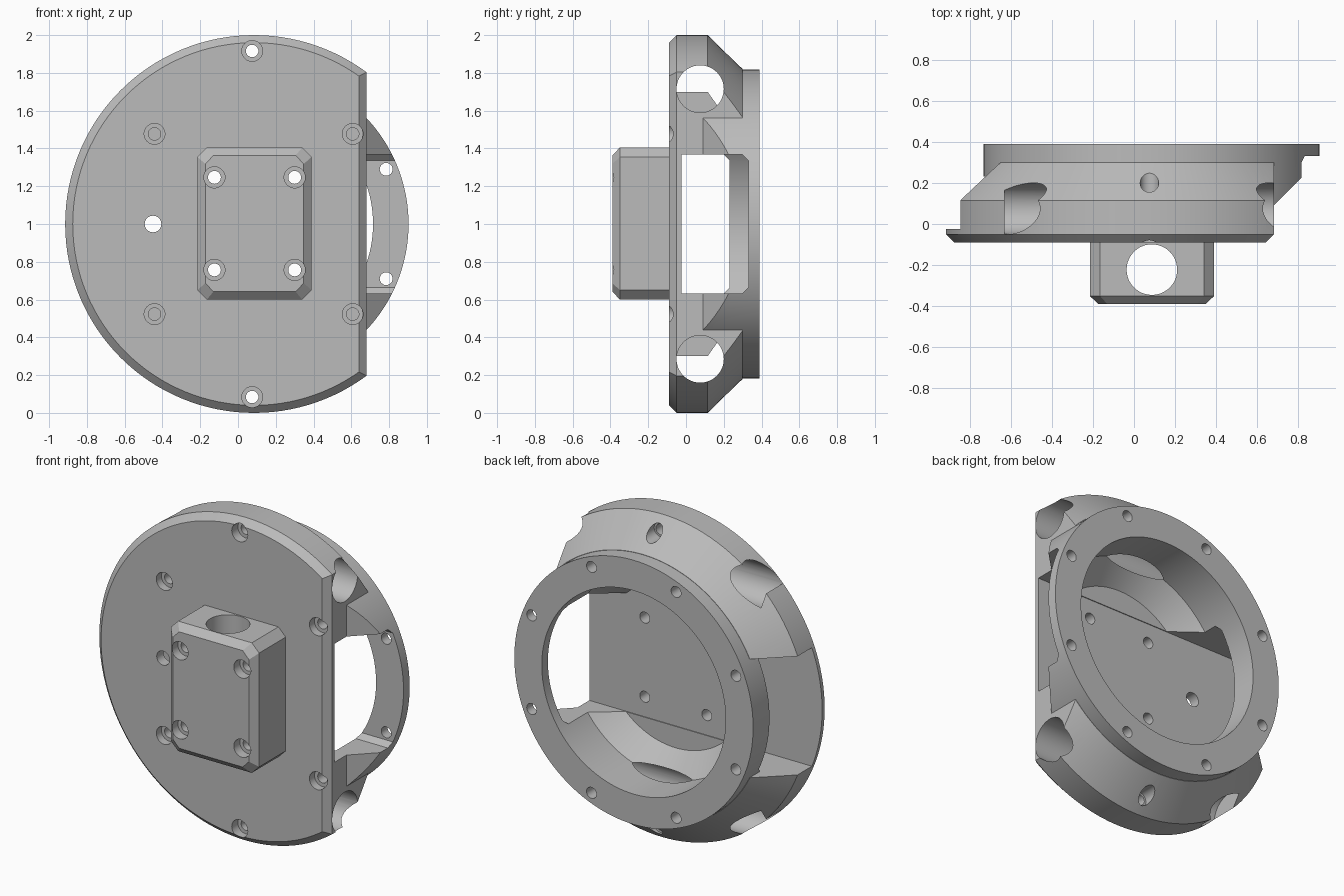
import bpy, bmesh, math
from mathutils import Vector

if "Cube" in bpy.data.objects:
    bpy.data.objects.remove(bpy.data.objects["Cube"])

CX, CZ = 0.085, 1.0          # axis of the round body, running along y
SEG = 128

grey = bpy.data.materials.new("grey")
grey.diffuse_color = (0.5, 0.5, 0.5, 1)
grey.use_nodes = True
grey.node_tree.nodes["Principled BSDF"].inputs["Base Color"].default_value = grey.diffuse_color


def make(name, bm):
    bmesh.ops.recalc_face_normals(bm, faces=bm.faces)
    me = bpy.data.meshes.new(name)
    bm.to_mesh(me)
    bm.free()
    ob = bpy.data.objects.new(name, me)
    bpy.context.collection.objects.link(ob)
    me.materials.append(grey)
    return ob


def lathe(name, profile, x=CX, z=CZ, seg=SEG):
    """Solid of (radius, y) points turned about a line along y."""
    bm = bmesh.new()
    rings = []
    for r, y in profile:
        rings.append([bm.verts.new((x + r * math.cos(2 * math.pi * i / seg), y,
                                    z + r * math.sin(2 * math.pi * i / seg)))
                      for i in range(seg)])
    for a, b in zip(rings, rings[1:]):
        for i in range(seg):
            j = (i + 1) % seg
            bm.faces.new((a[i], a[j], b[j], b[i]))
    bm.faces.new(rings[0])
    bm.faces.new(rings[-1])
    return make(name, bm)


def prism(name, points, place, depth):
    """Polygon swept by depth; place(u, v) gives the starting 3D point."""
    bm = bmesh.new()
    face = bm.faces.new([bm.verts.new(place(u, v)) for u, v in points])
    ext = bmesh.ops.extrude_face_region(bm, geom=[face])
    verts = [g for g in ext["geom"] if isinstance(g, bmesh.types.BMVert)]
    bmesh.ops.translate(bm, verts=verts, vec=Vector(depth))
    return make(name, bm)


def rod(name, r, start, direction, seg=48):
    """Cylinder along x or z."""
    n = [(r * math.cos(2 * math.pi * i / seg), r * math.sin(2 * math.pi * i / seg))
         for i in range(seg)]
    s = Vector(start)
    if direction[0]:
        return prism(name, n, lambda u, v: s + Vector((0, u, v)), direction)
    return prism(name, n, lambda u, v: s + Vector((u, v, 0)), direction)


def boolean(ob, tool, op="DIFFERENCE"):
    mod = ob.modifiers.new("bool", "BOOLEAN")
    mod.operation, mod.solver, mod.object = op, "EXACT", tool
    bpy.context.view_layer.objects.active = ob
    bpy.ops.object.modifier_apply(modifier=mod.name)
    bpy.data.objects.remove(tool, do_unlink=True)


def window(x0, x1, y1):
    """Side opening with chamfered rear corners."""
    y0, h, c = -0.025, 0.367, 0.03
    pts = [(y0, -h), (y1 - c, -h), (y1, c - h), (y1, h - c), (y1 - c, h), (y0, h)]
    return prism("window", pts, lambda u, v: (x0, u, CZ + v), (x1 - x0, 0, 0))


# Round body with chamfered front and conical rear, flat on the right
body = lathe("housing", [(0.96, -0.09), (1.0, -0.05), (1.0, 0.115), (0.82, 0.30)])
flat = [(0.68, 1), (0.68, -0.05), (0.60, -0.13), (2, -0.13), (2, 1)]
boolean(body, prism("flat", flat, lambda u, v: (u, v, -1), (0, 0, 4)))
boolean(body, window(-2, 2, 0.40))

# Rear flange ring with a sloped underside on the right
ring = lathe("ring", [(0.818, 0.05), (0.818, 0.39)])
slope = [(0.39, -0.2), (1.5, -0.2), (1.5, 0.3), (0.89, 0.3)]
boolean(ring, prism("slope", slope, lambda u, v: (u, v, -1), (0, 0, 4)))
boolean(ring, window(-2, CX, 0.23))
boolean(ring, window(CX - 0.01, 2, 0.33))
boolean(body, ring, "UNION")

# Open rear cavity with sloped floor edge
boolean(body, lathe("cavity", [(0.50, -0.02), (0.63, 0.11), (0.63, 0.6)]))

# Cross bores above and below, stopping short of the left rim
for s in (-1, 1):
    boolean(body, rod("bore", 0.125, (-0.63, 0.075, CZ + s * 0.715), (2, 0, 0)))

# Counterbored screw holes around the front
for x, z in [(CX - 0.527, 0.477), (CX + 0.522, 0.477)]:
    for s in (-1, 1):
        boolean(body, lathe("screw", [(0.055, -0.2), (0.055, -0.04), (0.033, -0.04),
                                      (0.033, 0.18)], x, CZ + s * z, 32))
for s in (-1, 1):
    boolean(body, lathe("screw", [(0.055, -0.2), (0.055, -0.03), (0.033, -0.03),
                                  (0.033, 0.14), (0.045, 0.14), (0.045, 0.5)],
                        CX - 0.01, CZ + s * 0.916, 32))
boolean(body, lathe("cable_hole", [(0.044, -0.2), (0.044, 0.05)], -0.45, CZ, 32))

# Eight holes in the flange
for i in range(8):
    a = math.radians(22.5 + 45 * i)
    boolean(body, lathe("flange_hole", [(0.034, 0.16), (0.034, 0.5)],
                        CX + 0.757 * math.cos(a), CZ + 0.757 * math.sin(a), 24))

# Clamp block on the front with bevelled edges
x0, x1, z0, z1, c = -0.215, 0.39, 0.60, 1.405, 0.05
outline = [(x0 + c, z0), (x1 - c, z0), (x1, z0 + c), (x1, z1 - c),
           (x1 - c, z1), (x0 + c, z1), (x0, z1 - c), (x0, z0 + c)]
bm = bmesh.new()
mx, mz = (x0 + x1) / 2, (z0 + z1) / 2
fx, fz = 1 - 0.042 / (x1 - mx), 1 - 0.042 / (z1 - mz)
loops = [[bm.verts.new((mx + (u - mx) * sx, y, mz + (v - mz) * sz)) for u, v in outline]
         for y, sx, sz in ((-0.08, 1, 1), (-0.35, 1, 1), (-0.39, fx, fz))]
for a, b in zip(loops, loops[1:]):
    for i in range(8):
        j = (i + 1) % 8
        bm.faces.new((a[i], a[j], b[j], b[i]))
bm.faces.new(loops[0])
bm.faces.new(loops[-1])
block = make("clamp_block", bm)

# Vertical bore and four screw holes through block and plate
boolean(block, rod("block_bore", 0.123, (0.087, -0.222, 0), (0, 0, 2)))
for x in (-0.125, 0.30):
    for z in (0.757, 1.247):
        boolean(block, lathe("screw", [(0.056, -0.6), (0.056, -0.33), (0.034, -0.33),
                                       (0.034, 0.1)], x, z, 32))
        boolean(body, lathe("screw", [(0.034, -0.2), (0.034, 0.1)], x, z, 32))

# Smooth round surfaces, keep edges sharp
for ob in (body, block):
    bpy.ops.object.select_all(action="DESELECT")
    ob.select_set(True)
    bpy.context.view_layer.objects.active = ob
    bpy.ops.object.shade_smooth_by_angle(angle=math.radians(25))
